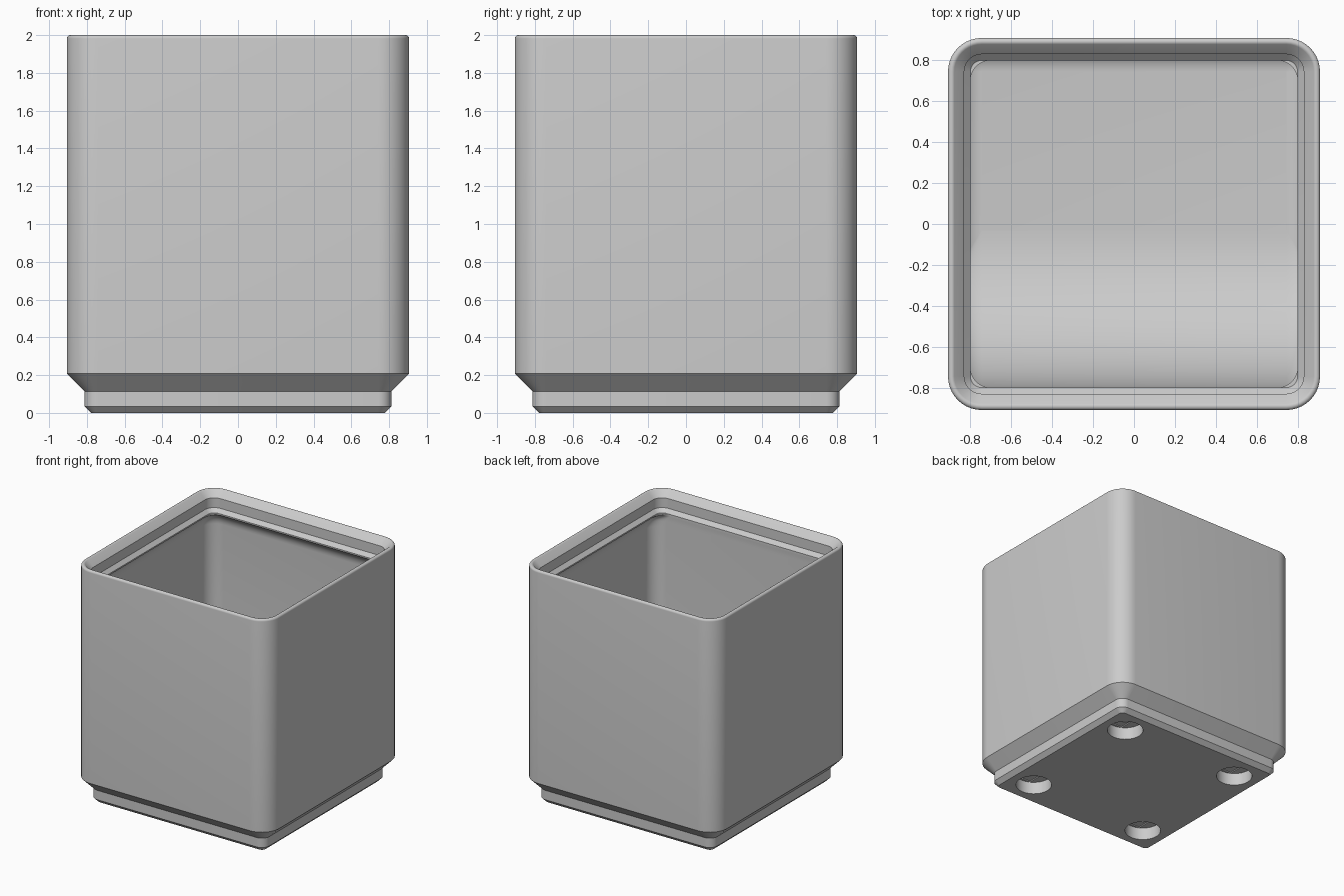
import bpy, bmesh
from math import sin, cos, pi, radians, sqrt

cube = bpy.data.objects.get("Cube")
if cube:
    bpy.data.objects.remove(cube, do_unlink=True)

grey = bpy.data.materials.new("light_grey_plastic")
grey.use_nodes = True
COLOUR = (0.6, 0.6, 0.6, 1)
grey.diffuse_color = COLOUR
grey.node_tree.nodes["Principled BSDF"].inputs["Base Color"].default_value = COLOUR

OUTER, CORE = 0.906, 0.742       # half width, and centre of the corner arcs
LIP, WALL = 0.797, 0.864         # half widths of the lip opening and cavity
FILLET = WALL - CORE
FLOOR, SHELF, SCOOP = 0.306, 1.834, 0.764
STEPS = 10                       # segments per rounded corner


def ring(bm, half, z, radius, front=None):
    """Rounded rectangle of vertices; the front edge may differ from the back."""
    front = half if front is None else front
    verts = []
    for i, (sx, sy) in enumerate(((1, 1), (-1, 1), (-1, -1), (1, -1))):
        cx = sx * (half - radius)
        cy = half - radius if sy > 0 else radius - front
        for k in range(STEPS + 1):
            a = (i + k / STEPS) * pi / 2
            verts.append(bm.verts.new((cx + radius * cos(a), cy + radius * sin(a), z)))
    return verts


def finish(bm, name):
    bmesh.ops.recalc_face_normals(bm, faces=bm.faces)
    mesh = bpy.data.meshes.new(name)
    bm.to_mesh(mesh)
    bm.free()
    mesh.materials.append(grey)
    obj = bpy.data.objects.new(name, mesh)
    bpy.context.collection.objects.link(obj)
    return obj


# Stepped foot, outer wall, rounded rim and stacking lip
bm = bmesh.new()
profile = [(0.777, 0), (0.812, 0.035), (0.812, 0.114), (OUTER, 0.208)]
rim = 0.018
for k in range(9):
    a = radians(135) * k / 8
    profile.append((OUTER - rim + rim * cos(a), 2 - rim + rim * sin(a)))
profile += [(0.827, 1.946), (0.827, 1.864), (LIP, SHELF)]
rings = [ring(bm, h, z, h - CORE) for h, z in profile]

# Shelf opening under the lip
rings += [ring(bm, LIP, z, 0.1) for z in (SHELF, SHELF - 0.012)]

# Rounded top of the cavity, flush with the lip at the front
for k in range(1, 9):
    a = radians(63) * (1 - k / 8)
    h = CORE + FILLET * cos(a)
    rings.append(ring(bm, h, SHELF - FILLET * (1 - sin(a)), max(0.1, h - CORE), LIP))

# Cavity wall running down into the front scoop and filleted floor
for k in range(25):
    dz = SCOOP * (1 - sin(pi / 2 * k / 24))
    d = min(dz, FILLET)
    r = max(0.002, sqrt(FILLET ** 2 - (FILLET - d) ** 2))
    front = LIP - SCOOP + sqrt(SCOOP ** 2 - (SCOOP - dz) ** 2)
    rings.append(ring(bm, CORE + r, FLOOR + dz, r, front))

n = len(rings[0])
for low, high in zip(rings, rings[1:]):
    for i in range(n):
        j = (i + 1) % n
        bm.faces.new((low[i], low[j], high[j], high[i]))
bm.faces.new(rings[0])
bm.faces.new(rings[-1])
bmesh.ops.remove_doubles(bm, verts=bm.verts, dist=0.00005)
bin_body = finish(bm, "bin_body")


# Magnet pockets, bridging slots and screw holes in the foot
def cutter(name, make):
    bm = bmesh.new()
    for sx in (-1, 1):
        for sy in (-1, 1):
            made = make(bm)["verts"]
            bmesh.ops.translate(bm, verts=made, vec=(sx * 0.568, sy * 0.568, 0))
    obj = finish(bm, name)
    obj.hide_render = True
    obj.hide_set(True)
    mod = bin_body.modifiers.new(name, "BOOLEAN")
    mod.operation, mod.solver, mod.object = "DIFFERENCE", "EXACT", obj
    return obj


def drill(radius, depth):
    return lambda bm: bmesh.ops.create_cone(
        bm, cap_ends=True, segments=48, radius1=radius, radius2=radius, depth=2 * depth)


def slot(bm):
    made = bmesh.ops.create_cube(bm, size=2)
    bmesh.ops.scale(bm, verts=made["verts"], vec=(0.066, 0.125, 0.114))
    return made


cutters = [cutter("magnet_pocket_cutter", drill(0.142, 0.105)),
           cutter("bridge_slot_cutter", slot),
           cutter("screw_hole_cutter", drill(0.064, 0.26))]

# Bake the holes and shade smooth with sharp edges
bpy.ops.object.select_all(action="DESELECT")
bpy.context.view_layer.objects.active = bin_body
bin_body.select_set(True)
for mod in list(bin_body.modifiers):
    bpy.ops.object.modifier_apply(modifier=mod.name)
for obj in cutters:
    bpy.data.objects.remove(obj, do_unlink=True)
bpy.ops.object.shade_smooth_by_angle(angle=radians(30))
